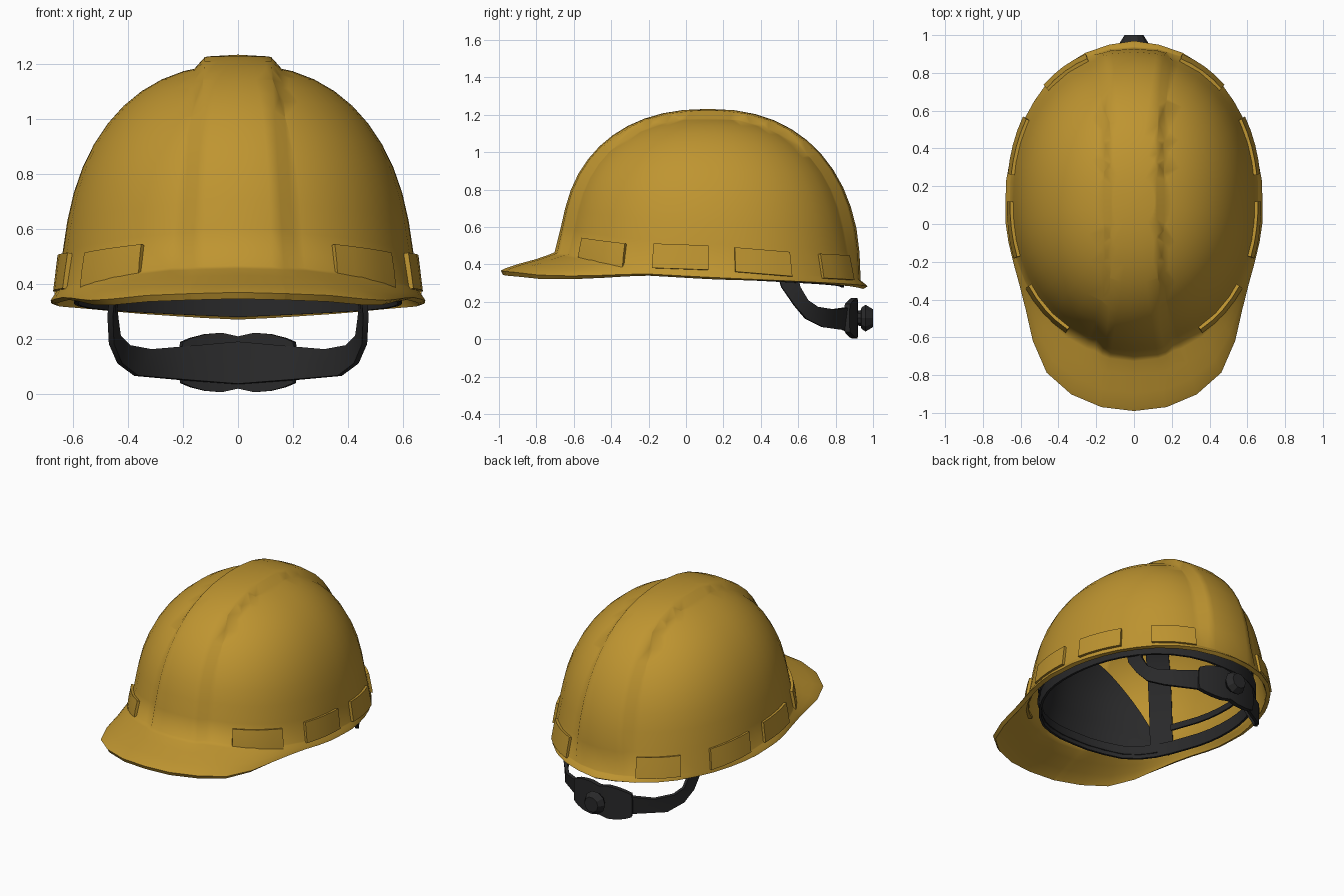
import bpy, bmesh
from math import sin, cos, pi, radians, degrees, atan2
from mathutils import Vector

if "Cube" in bpy.data.objects:
    bpy.data.objects.remove(bpy.data.objects["Cube"])

CY, TOP = 0.12, 1.197       # dome centre and crown height
N, M = 2.3, 2.15            # roundness of the dome profile and of its plan


def material(name, rgb):
    m = bpy.data.materials.new(name)
    m.use_nodes = True
    m.diffuse_color = (*rgb, 1)
    m.node_tree.nodes["Principled BSDF"].inputs["Base Color"].default_value = (*rgb, 1)
    return m


YELLOW = material("safety yellow", (0.52, 0.30, 0.03))
BLACK = material("black plastic", (0.022, 0.022, 0.023))


def finish(name, bm, mat, thick=0, offset=0, angle=38):
    mesh = bpy.data.meshes.new(name)
    bm.to_mesh(mesh)
    bm.free()
    ob = bpy.data.objects.new(name, mesh)
    bpy.context.collection.objects.link(ob)
    mesh.materials.append(mat)
    bpy.ops.object.select_all(action='DESELECT')
    ob.select_set(True)
    bpy.context.view_layer.objects.active = ob
    if thick:
        s = ob.modifiers.new("thickness", 'SOLIDIFY')
        s.thickness, s.offset = thick, offset
        bpy.ops.object.modifier_apply(modifier=s.name)
    bpy.ops.object.shade_smooth_by_angle(angle=radians(angle))


def sheet(name, rows, mat, thick, closed=False):
    """Skin a grid of points and give it thickness."""
    bm = bmesh.new()
    vs = [[bm.verts.new(p) for p in row] for row in rows]
    n = len(vs[0])
    for a, b in zip(vs, vs[1:]):
        for i in range(n if closed else n - 1):
            j = (i + 1) % n
            bm.faces.new((a[i], b[i], b[j], a[j]))
    finish(name, bm, mat, thick)


def table(pts, t):
    """Piecewise interpolation by angle from the front, in degrees, both sides alike."""
    t = abs(degrees(atan2(sin(t), cos(t))))
    for (x0, y0), (x1, y1) in zip(pts, pts[1:]):
        if t <= x1:
            return y0 + (y1 - y0) * (t - x0) / (x1 - x0)
    return pts[-1][1]


OUTLINE = [(0, 1.11), (9, 1.103), (16, 1.087), (28, 1.012), (32, .965), (39, .872), (48, .78),
           (59, .725), (71, .70), (90, .68), (113, .695), (132, .738), (150, .80), (163, .83),
           (180, .85)]
RIM_Z = [(0, .368), (16, .36), (28, .342), (39, .338), (50, .346), (62, .35), (90, .332),
         (130, .31), (180, .283)]
BASE_Z = [(0, .465), (16, .46), (30, .44), (45, .415), (60, .395), (90, .37), (180, .315)]


def radius(t):
    c, s = cos(t), abs(sin(t))
    return ((s / 0.64) ** M + (abs(c) / (0.755 if c > 0 else 0.78)) ** M) ** (-1 / M)


def section(t, s, h):
    """Dome radius for profile fraction s at height fraction h, flaring near the base."""
    return radius(t) * s + (0.015 + 0.018 * abs(cos(t))) * max(0, 1 - h / 0.3) ** 2


def polar(t, r, z):
    return Vector((r * sin(t), CY - r * cos(t), z))


def dome(t, a, k=1):
    """Dome point at heading t and elevation a; k shrinks it for inner layers."""
    zb = table(BASE_Z, t)
    s, h = max(cos(a), 0) ** (2 / N), sin(a) ** (2 / N)
    return polar(t, k * section(t, s, h), zb + (TOP - zb) * h - (1 - k) * 0.6 * h)


def wall(t, z, off=0):
    """Point on the dome wall at height z, moved outward by off."""
    zb = table(BASE_Z, t)
    h = max(0, (z - zb) / (TOP - zb))
    return polar(t, section(t, (1 - h ** N) ** (1 / N), h) + off, z)


# Shell: dome rings flowing into lip and visor
SEG, LEV = 40, 12
heads = [2 * pi * i / SEG for i in range(SEG)]
rings = [[dome(t, pi / 2 * (1 - j / LEV)) for t in heads] for j in range(1, LEV + 1)]
for f in (0.12, 0.4, 0.7, 0.92, 1):
    ring = []
    for t in heads:
        b, e, r = table(BASE_Z, t), table(RIM_Z, t), section(t, 1, 0)
        ring.append(polar(t, r + f * (table(OUTLINE, t) - r), b + (e - b) * f * (0.9 + 0.1 * f ** 8)))
    rings.append(ring)

bm = bmesh.new()
pole = bm.verts.new((0, CY, TOP))
vs = [[bm.verts.new(p) for p in r] for r in rings]
for i in range(SEG):
    j = (i + 1) % SEG
    bm.faces.new((pole, vs[0][i], vs[0][j]))
    for a, b in zip(vs, vs[1:]):
        bm.faces.new((a[i], b[i], b[j], a[j]))

# Crown ridge: cut edge lines, then lift the strip between them
TILT, INNER, OUTER = 0.065, 0.12, 0.158
for side in (1, -1):
    for edge in (INNER, OUTER):
        bmesh.ops.bisect_plane(bm, geom=bm.verts[:] + bm.edges[:] + bm.faces[:], dist=1e-5,
                               plane_co=(side * edge, 0, TOP), plane_no=(side, 0, TILT))
for v in bm.verts:
    d = abs(v.co.x) - TILT * (TOP - v.co.z)
    w = min(1, max(0, (OUTER - d) / (OUTER - INNER)))
    fade = (v.co.z - 0.44) / 0.025 if v.co.y < 0 else (v.co.z - 0.31) / 0.2
    outward = Vector((0, v.co.y - CY, v.co.z - 0.45)).normalized()
    v.co += outward * 0.035 * w * min(1, max(0, fade))
finish("shell", bm, YELLOW, 0.026, -1, 70)

# Raised pads around the lower wall: start, end points in plan and bottom heights
PADS = [(.36, -.58, .565, -.335, .41, .38), (.625, -.18, .65, .12, .38, .37),
        (.64, .26, .57, .56, .36, .335), (.47, .73, .25, .89, .325, .315)]
for side, word in ((1, "left"), (-1, "right")):
    for n, (x0, y0, x1, y1, z0, z1) in enumerate(PADS):
        t0, t1 = atan2(x0, CY - y0), atan2(x1, CY - y1)
        rows = []
        for up in (0, 0.065, 0.13):
            rows.append([wall(side * (t0 + (t1 - t0) * f / 4), z0 + (z1 - z0) * f / 4 + up, 0.002)
                         for f in range(5)])
        sheet(f"{word}_pad_{n + 1}", rows, YELLOW, 0.03)

# Headband following the rim inside
rows = []
for f in (0, 0.5, 1):
    rows.append([polar(t, radius(t) * 0.92, table(RIM_Z, t) - 0.005 + 0.085 * f) for t in heads])
sheet("headband", rows, BLACK, 0.015, True)

# Thin upper band running round the sides and back
rows = []
for up in (0.15, 0.19):
    rows.append([polar(t, radius(t) * 0.9, table(RIM_Z, t) + up) for t in heads
                 if cos(t) < 0.7])
sheet("upper_band", rows, BLACK, 0.012)

# Brow liner rising behind the front wall, starting inside the headband
spread = [(i / 10, radians(46) * i / 10) for i in range(-10, 11)]
rows = [[polar(t, radius(t) * 0.91, table(RIM_Z, t) + 0.02) for u, t in spread]]
for f in range(7):
    rows.append([dome(t, radians(38) * f / 6 * (0.03 + 0.97 * (1 - u * u)), 0.9)
                 for u, t in spread])
sheet("brow_liner", rows, BLACK, 0.012)

# Crossed crown straps
for word, head in (("left", radians(48)), ("right", -radians(48))):
    mid = []
    for i in range(25):
        a = pi * i / 24
        mid.append(dome(head, a, 0.9) if a <= pi / 2 else dome(head + pi, pi - a, 0.9))
    across = Vector((cos(head), sin(head), 0)) * 0.07
    sheet(word + "_crown_strap", [[p - across for p in mid], [p + across for p in mid]], BLACK, 0.012)

# Nape strap hanging below the back, mirrored from one half
UPPER = [(.45, .59, .38), (.445, .61, .28), (.435, .65, .21), (.40, .70, .175), (.32, .79, .16),
         (.2, .86, .17), (0, .885, .188)]
LOWER = [(.455, .48, .38), (.465, .51, .28), (.46, .58, .18), (.43, .64, .11), (.37, .73, .065),
         (.2, .84, .05), (0, .875, .035)]


def mirrored(half):
    return [Vector(p) for p in half] + [Vector((-x, y, z)) for x, y, z in half[-2::-1]]


up, low = mirrored(UPPER), mirrored(LOWER)
sheet("nape_strap", [up, [(a + b) / 2 for a, b in zip(up, low)], low], BLACK, 0.02)

# Adjuster plate with a wavy outline
HALF = [(0, .095), (.06, .108), (.12, .103), (.17, .09), (.205, .075), (.21, .04)]
right = HALF + [(x, -z) for x, z in HALF[::-1]]
outline = right + [(-x, z) for x, z in right[-2:0:-1]]
bm = bmesh.new()
face = bm.faces.new([bm.verts.new((x, 0.905 - 1.0 * x * x, 0.113 + z)) for x, z in outline])
bmesh.ops.triangulate(bm, faces=[face])
finish("adjuster_plate", bm, BLACK, 0.03)

# Adjuster knob: ten-sided turned profile
bm = bmesh.new()
PROFILE = [(.035, .89), (.045, .935), (.06, .938), (.075, .96), (.05, 1.0)]
prev = None
for r, y in PROFILE:
    ring = [bm.verts.new((r * cos(2 * pi * i / 10), y, 0.113 + r * sin(2 * pi * i / 10)))
            for i in range(10)]
    if prev:
        for i in range(10):
            j = (i + 1) % 10
            bm.faces.new((prev[i], prev[j], ring[j], ring[i]))
    prev = ring
bm.faces.new(prev)
bmesh.ops.recalc_face_normals(bm, faces=bm.faces[:])
finish("adjuster_knob", bm, BLACK, angle=20)
